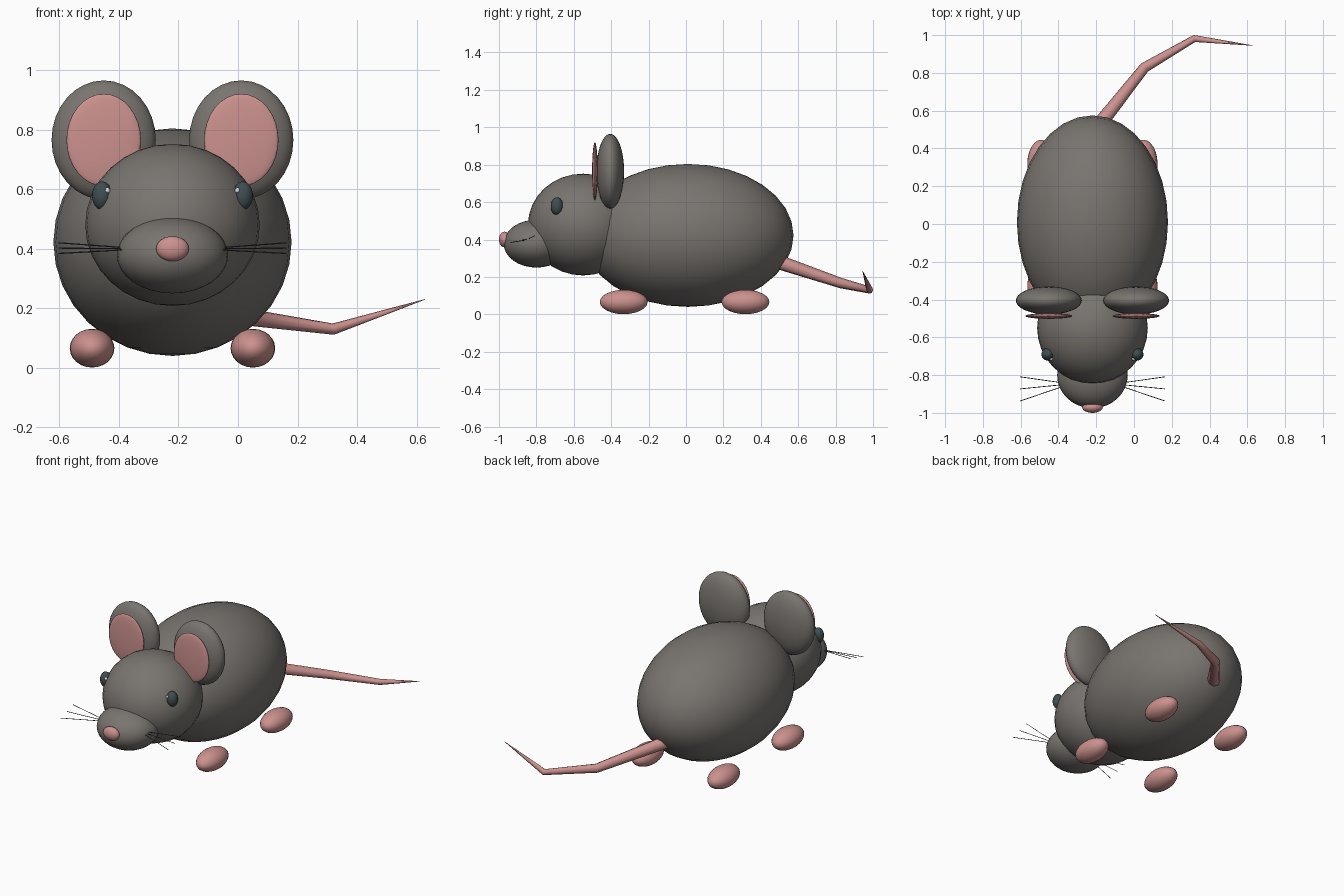
import bpy, math

if "Cube" in bpy.data.objects:
    bpy.data.objects.remove(bpy.data.objects["Cube"])

CX = -0.22  # symmetry plane of the animal; the tail swings out to +x


def material(name, rgb):
    m = bpy.data.materials.new(name)
    m.diffuse_color = (*rgb, 1)
    m.use_nodes = True
    m.node_tree.nodes["Principled BSDF"].inputs["Base Color"].default_value = m.diffuse_color
    return m


FUR = material("grey_fur", (0.19, 0.175, 0.16))
PINK = material("pink_skin", (0.60, 0.285, 0.27))
DARK = material("dark_eye", (0.05, 0.075, 0.082))
GLINT = material("eye_glint", (0.85, 0.85, 0.85))
HAIR = material("whisker_dark", (0.06, 0.055, 0.05))


def ellipsoid(name, offset, y, z, radii, mat, segments=32, rings=16):
    bpy.ops.mesh.primitive_uv_sphere_add(segments=segments, ring_count=rings, radius=1,
                                         location=(CX + offset, y, z))
    ob = bpy.context.object
    ob.name = name
    ob.scale = radii
    bpy.ops.object.transform_apply(location=False, rotation=False, scale=True)
    bpy.ops.object.shade_smooth()
    ob.data.materials.append(mat)
    return ob


def tube(name, points, radii, mat, resolution):
    cu = bpy.data.curves.new(name, 'CURVE')
    cu.dimensions = '3D'
    cu.bevel_depth = 1.0
    cu.bevel_resolution = resolution
    cu.use_fill_caps = True
    sp = cu.splines.new('POLY')
    sp.points.add(len(points) - 1)
    for p, co, r in zip(sp.points, points, radii):
        p.co = (*co, 1)
        p.radius = r
    cu.materials.append(mat)
    ob = bpy.data.objects.new(name, cu)
    bpy.context.collection.objects.link(ob)
    return ob


# Body, head, snout and nose
ellipsoid("body", 0, 0.01, 0.422, (0.40, 0.565, 0.382), FUR)
ellipsoid("head", 0, -0.55, 0.48, (0.293, 0.295, 0.272), FUR)
ellipsoid("snout", 0, -0.80, 0.378, (0.187, 0.175, 0.128), FUR)
ellipsoid("nose", 0, -0.97, 0.40, (0.055, 0.03, 0.042), PINK, 24, 12)

# Paired parts
for side, s in (("left", 1), ("right", -1)):
    ellipsoid(side + "_ear", s * 0.231, -0.405, 0.765, (0.175, 0.074, 0.20), FUR)
    ellipsoid(side + "_inner_ear", s * 0.231, -0.487, 0.765, (0.125, 0.015, 0.155), PINK)
    ellipsoid(side + "_eye", s * 0.236, -0.69, 0.578, (0.034, 0.033, 0.048), DARK, 24, 12)
    ellipsoid(side + "_eye_glint", s * 0.218, -0.714, 0.596, (0.009, 0.009, 0.009), GLINT, 12, 8)
    for end, y in (("front", -0.333), ("back", 0.318)):
        ellipsoid(f"{side}_{end}_foot", s * 0.27, y, 0.066, (0.075, 0.128, 0.065), PINK, 24, 12)
    # Three whiskers fan out from each cheek
    for i in (-1, 0, 1):
        tube(f"{side}_whisker_{i + 2}",
             [(CX + s * 0.15, -0.85 + i * 0.008, 0.40 + i * 0.003),
              (CX + s * 0.383, -0.873 + i * 0.064, 0.402 + i * 0.018)],
             (0.002, 0.002), HAIR, 0)

# Tapering, kinked tail
tube("tail",
     [(-0.22, 0.48, 0.285), (0.055, 0.828, 0.167), (0.32, 0.982, 0.13), (0.628, 0.945, 0.23)],
     (0.04, 0.028, 0.019, 0.001), PINK, 2)
